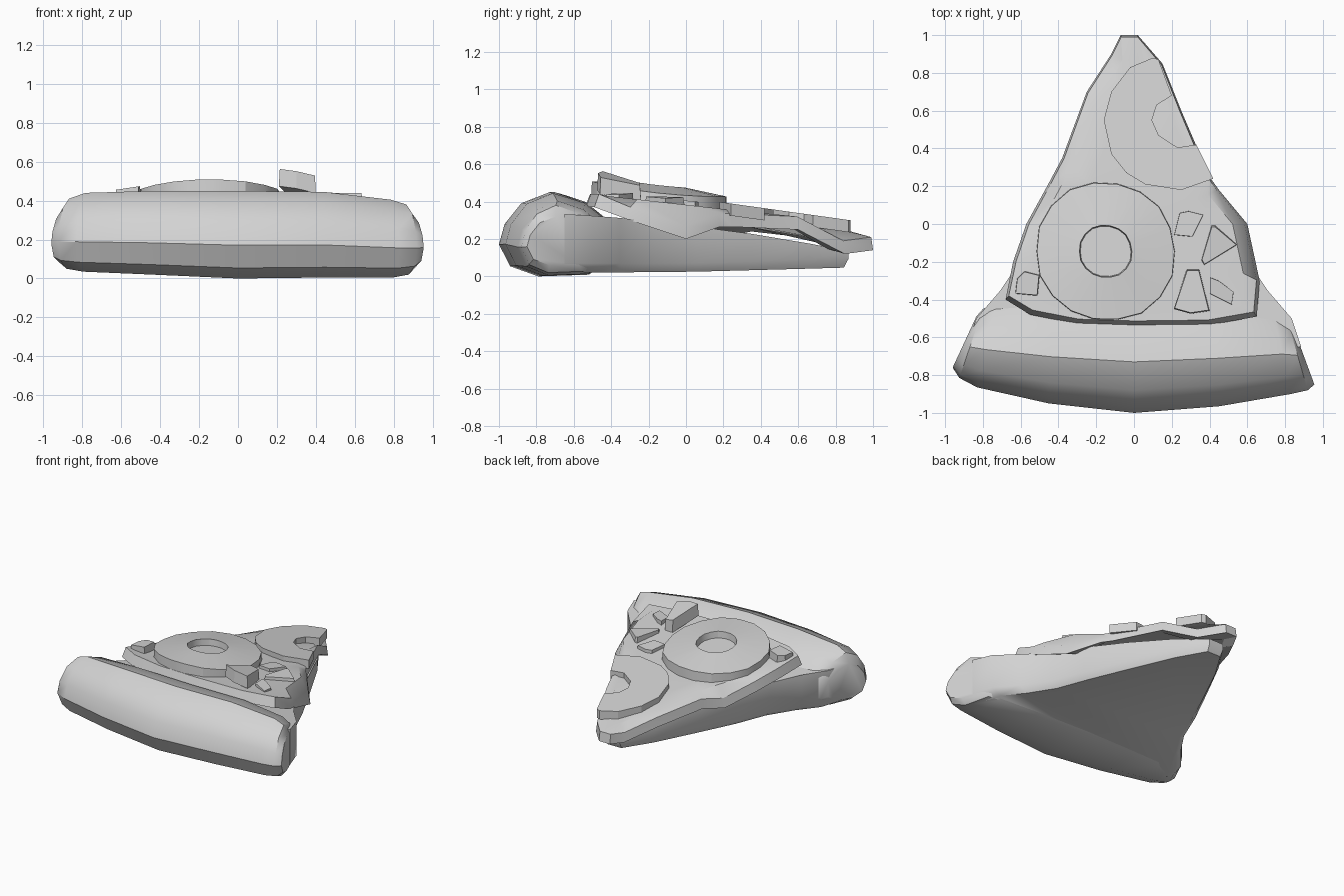
import bpy, bmesh, math, random

random.seed(4)
if "Cube" in bpy.data.objects:
    bpy.data.objects.remove(bpy.data.objects["Cube"], do_unlink=True)

grey = bpy.data.materials.new("plain_grey")
grey.use_nodes = True
tone = (0.65, 0.65, 0.65, 1)
grey.diffuse_color = tone
grey.node_tree.nodes["Principled BSDF"].inputs["Base Color"].default_value = tone


def loft(name, rings, smooth=30):
    """Skin a row of point rings and cap both ends."""
    bm = bmesh.new()
    loops = [[bm.verts.new(p) for p in ring] for ring in rings]
    n = len(loops[0])
    for a, b in zip(loops, loops[1:]):
        for i in range(n):
            j = (i + 1) % n
            bm.faces.new((a[i], a[j], b[j], b[i]))
    bm.faces.new(loops[0])
    bm.faces.new(loops[-1])
    bmesh.ops.recalc_face_normals(bm, faces=bm.faces[:])
    mesh = bpy.data.meshes.new(name)
    bm.to_mesh(mesh)
    bm.free()
    mesh.materials.append(grey)
    obj = bpy.data.objects.new(name, mesh)
    bpy.context.collection.objects.link(obj)
    bpy.ops.object.select_all(action='DESELECT')
    obj.select_set(True)
    bpy.context.view_layer.objects.active = obj
    bpy.ops.object.shade_smooth_by_angle(angle=math.radians(smooth))
    return obj


def surface(y):
    """Height of the cheese along the slice."""
    knots = [(-0.6, 0.45), (0.2, 0.36), (0.5, 0.315), (0.85, 0.25), (1.0, 0.2)]
    for (y0, z0), (y1, z1) in zip(knots, knots[1:]):
        if y <= y1:
            return z0 + (z1 - z0) * (y - y0) / (y1 - y0)
    return knots[-1][1]


def chunk(name, outline, top, thick, taper=0.95):
    """Extruded topping with a slightly narrower top."""
    cx = sum(p[0] for p in outline) / len(outline)
    cy = sum(p[1] for p in outline) / len(outline)
    low = [(x, y, top(x, y) - thick) for x, y in outline]
    slim = [(cx + (x - cx) * taper, cy + (y - cy) * taper) for x, y in outline]
    return loft(name, [low, [(x, y, top(x, y)) for x, y in slim]], 20)


# Crust: one cross-section stretched between slanted stations
# (x at front, x at back, front, back, bottom, top)
section = [(0, .38), (.05, .62), (.2, .87), (.45, 1), (.75, .88),
           (1, .62), (1, .2), (.8, .02), (.35, 0), (.1, .12)]
stations = [(-.96, -.835, -.76, -.49, .08, .34), (-.925, -.8, -.815, -.45, .05, .41),
            (-.83, -.73, -.865, -.42, .035, .44), (-.45, -.43, -.95, -.4, .02, .45),
            (0, 0, -1, -.4, 0, .45), (.45, .43, -.965, -.4, .005, .445),
            (.83, .73, -.9, -.43, .005, .405), (.92, .8, -.88, -.47, .02, .38),
            (.955, .83, -.85, -.51, .06, .32)]
loft("crust", [[(xf + u * (xb - xf), f + u * (b - f), lo + v * (hi - lo))
                for u, v in section] for xf, xb, f, b, lo, hi in stations], 35)

# Dough base: mirrored outline, thinning toward the tip
half = [(.885, -.65), (.835, -.5), (.71, -.355), (.585, -.17), (.49, .06),
        (.35, .35), (.195, .66), (.06, .87)]
plan = half + [(-x, y) for x, y in reversed(half)]
loft("dough_base", [
    [(x * .93, y * .97, .03 - .012 * x + .02 * max(y, 0)) for x, y in plan],
    [(x, y, .07 + .03 * max(y, 0)) for x, y in plan],
    [(x, y, surface(y) - .11 - .05 * max(0, -.4 - y)) for x, y in plan]], 50)

# Cheese sheet: drooping rim (x, y, lower edge height)
rim = [(-.68, -.4, .365), (-.64, -.2, .33), (-.57, 0, .28), (-.46, .2, .21),
       (-.38, .35, .24), (-.25, .7, .2), (-.12, .9, .13), (-.07, 1, .14),
       (.02, 1, .14), (.15, .85, .12), (.25, .6, .25), (.4, .25, .265),
       (.45, .18, .265), (.6, 0, .2), (.665, -.3, .3), (.65, -.49, .37),
       (.4, -.535, .37), (0, -.54, .37), (-.3, -.53, .37), (-.55, -.48, .37)]


def inner(s):
    return [(x * s, y * s, surface(y * s)) for x, y, z in rim]


loft("cheese", [
    [(x * .86, y * .88, z + .03) for x, y, z in rim],
    rim,
    [(x * .975, y * (.95 if y < -.3 else .99), z + .07) for x, y, z in rim],
    inner(.87), inner(.6), inner(.3)], 28)


# Round sausage slice with a shallow recess, drooping to its sides
def circle(radius, lift):
    pts = []
    for i, w in enumerate(wobble):
        a = math.tau * i / len(wobble)
        dx, y = radius * w * math.cos(a), radius * w * math.sin(a) - .145
        pts.append((dx - .15, y, surface(y) + lift - .18 * dx * dx))
    return pts


wobble = [random.uniform(.98, 1.03) for _ in range(18)]
loft("whole_sausage_slice", [circle(.37, .0), circle(.367, .07), circle(.14, .092),
                             circle(.135, .045)], 25)

# Sausage slice cut off by the slice edge, with a notch
cut = [(.13, .87), (.1, .88), (-.02, .83), (-.12, .7), (-.16, .55), (-.12, .37),
       (-.04, .27), (.06, .21), (.25, .18), (.42, .24), (.33, .42), (.23, .405),
       (.13, .47), (.095, .55), (.12, .63), (.2, .68)]
chunk("cut_sausage_slice", cut, lambda x, y: .395 - .14 * (y - .2), .065, 1)

# Vegetable pieces
chunk("tall_chunk", [(.21, -.45), (.3, -.475), (.4, -.46), (.345, -.24), (.28, -.24)],
      lambda x, y: .555 - .25 * (y + .46) - .2 * (x - .27), .09)
chunk("pointed_chunk", [(.41, 0), (.43, 0), (.56, -.11), (.365, -.23), (.35, -.2)],
      lambda x, y: .425 - .05 * (x - .4), .09, .86)
chunk("back_chunk", [(.21, -.06), (.31, -.07), (.37, .05), (.29, .07), (.24, .06)],
      lambda x, y: .405 - .1 * y, .06)
chunk("side_chunk", [(.4, -.28), (.4, -.37), (.52, -.43), (.53, -.36), (.45, -.3)],
      lambda x, y: .445 - .05 * (x - .4), .07)
chunk("corner_chunk", [(-.63, -.37), (-.51, -.38), (-.5, -.27), (-.58, -.25), (-.62, -.29)],
      lambda x, y: .475 + .15 * (x + .5), .055)
